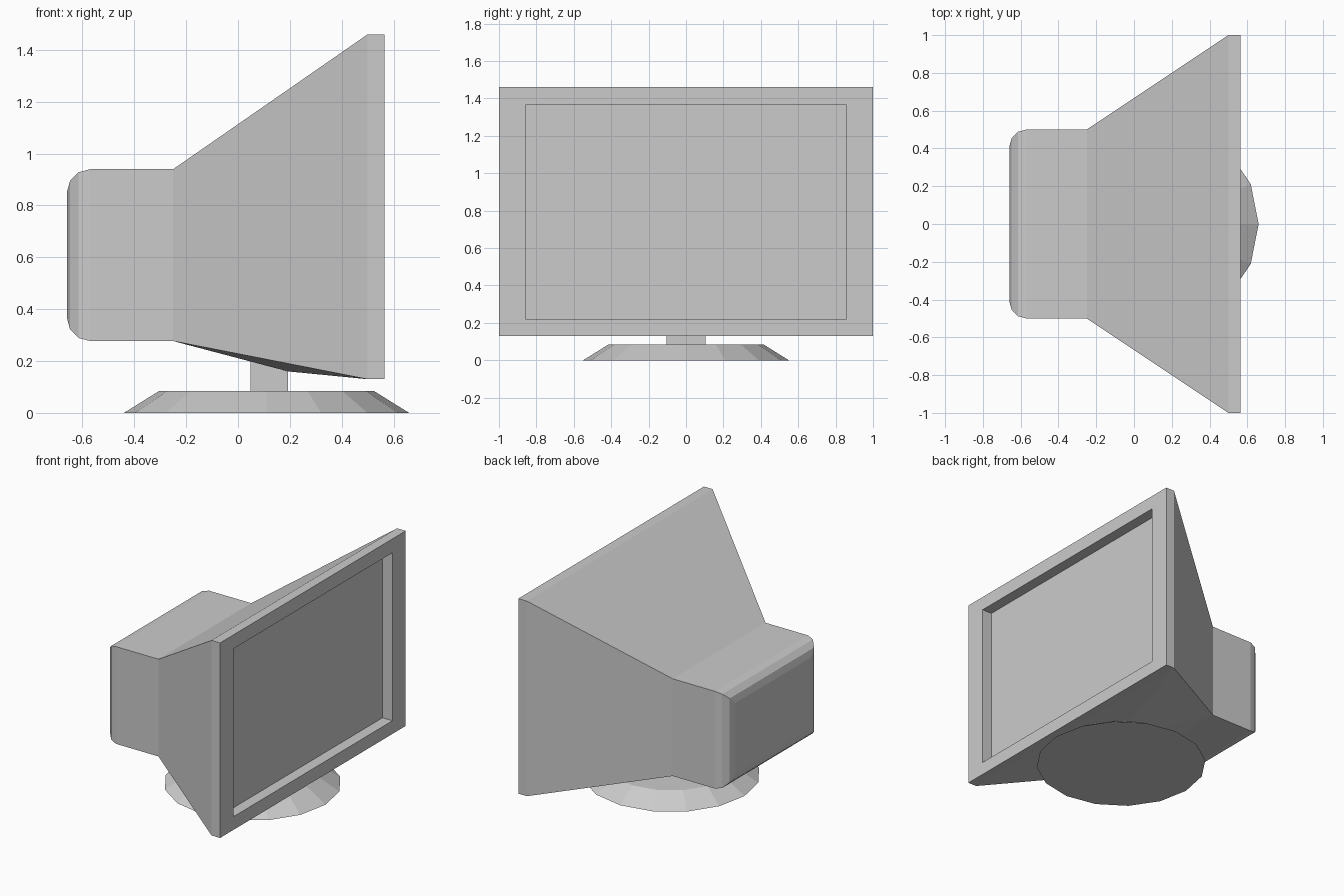
import bpy, bmesh, math

if "Cube" in bpy.data.objects:
    bpy.data.objects.remove(bpy.data.objects["Cube"])


def finish(bm, name):
    bmesh.ops.recalc_face_normals(bm, faces=bm.faces[:])
    me = bpy.data.meshes.new(name)
    bm.to_mesh(me)
    bm.free()
    ob = bpy.data.objects.new(name, me)
    bpy.context.collection.objects.link(ob)
    return ob


def ring(bm, x, y, z0, z1):
    return [bm.verts.new((x, a, b)) for a, b in ((-y, z0), (y, z0), (y, z1), (-y, z1))]


# monitor casing: rectangular sections from the rounded back to the recessed screen
bm = bmesh.new()
sections = []
for i in range(4):
    a = math.radians(30 * i)
    inset = 0.09 * (1 - math.sin(a))
    sections.append((-0.57 - 0.09 * math.cos(a), 0.5 - inset, 0.277 + inset, 0.94 - inset))
sections += [
    (-0.25, 0.5, 0.277, 0.94),
    (0.50, 1.0, 0.13, 1.46),
    (0.565, 1.0, 0.13, 1.46),
    (0.565, 0.857, 0.22, 1.365),
    (0.49, 0.857, 0.22, 1.365),
]
rings = [ring(bm, *s) for s in sections]
FLARE = 4
for k, (r, s) in enumerate(zip(rings, rings[1:])):
    for i in range(4):
        if k == FLARE and i == 0:
            continue  # underside is built around the neck below
        j = (i + 1) % 4
        bm.faces.new((r[i], r[j], s[j], s[i]))
bm.faces.new(rings[0])
bm.faces.new(rings[-1])

# underside faces running in to the neck, and the neck itself
r, s = rings[FLARE], rings[FLARE + 1]
outer = [r[0], s[0], s[1], r[1]]
neck_plan = [(0.048, -0.105), (0.193, -0.105), (0.193, 0.105), (0.048, 0.105)]
top = [bm.verts.new((x, y, 0.205 if x < 0.1 else 0.16)) for x, y in neck_plan]
foot = [bm.verts.new((x, y, 0.08)) for x, y in neck_plan]
for a, b in ((outer, top), (top, foot)):
    for i in range(4):
        j = (i + 1) % 4
        bm.faces.new((a[i], a[j], b[j], b[i]))
bm.faces.new(foot)
finish(bm, "monitor_casing")

# round stand base: 16-sided truncated cone
bm = bmesh.new()
bmesh.ops.create_cone(bm, cap_ends=True, segments=16, radius1=0.55, radius2=0.415, depth=0.084)
base = finish(bm, "stand_base")
base.location = (0.11, 0, 0.042)
